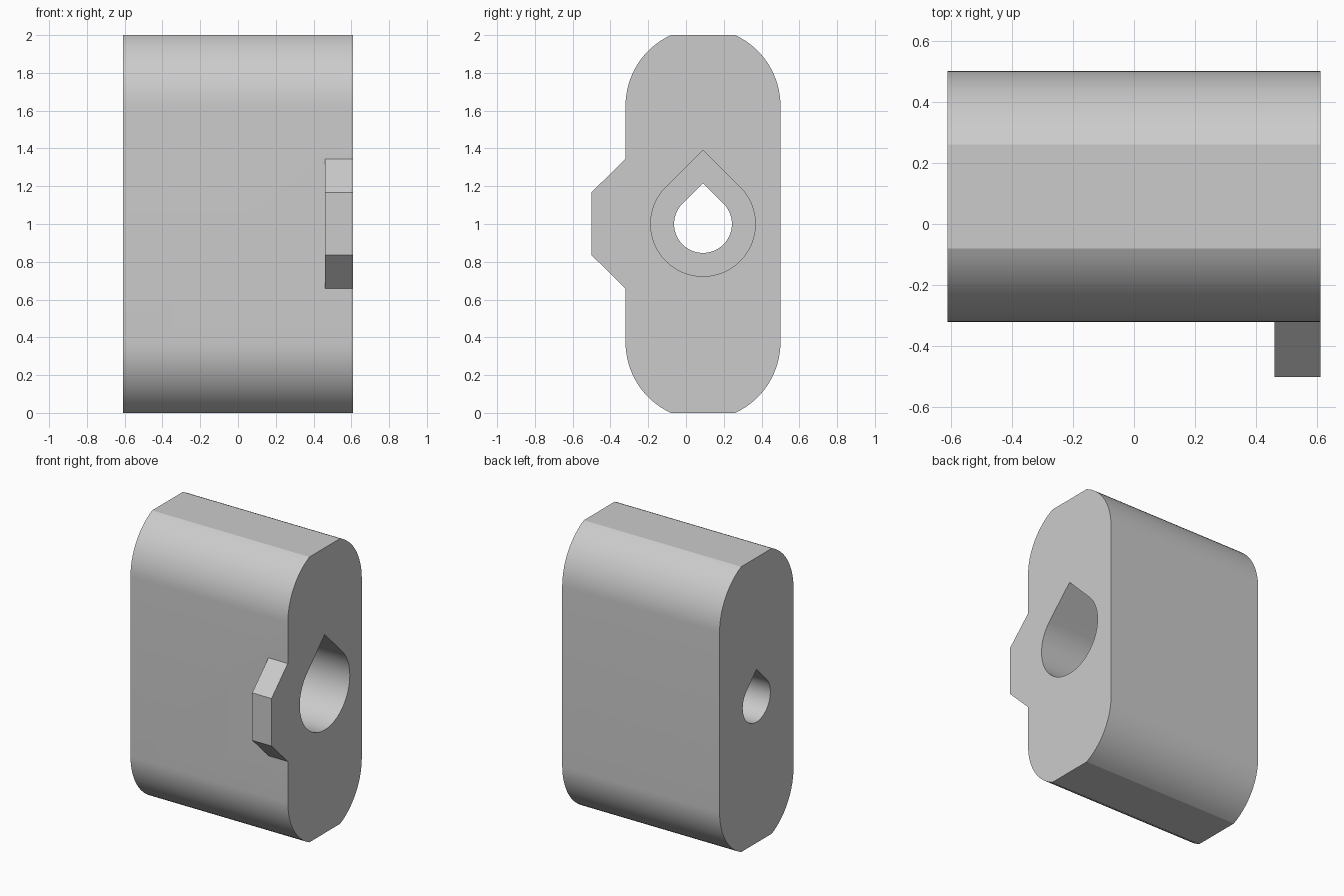
import bpy, bmesh
from math import sin, cos, pi, sqrt, acos, radians

cube = bpy.data.objects.get("Cube")
if cube:
    bpy.data.objects.remove(cube, do_unlink=True)

grey = bpy.data.materials.new("plain grey")
grey.use_nodes = True
colour = (0.6, 0.6, 0.6, 1)
grey.diffuse_color = colour
grey.node_tree.nodes["Principled BSDF"].inputs["Base Color"].default_value = colour

HALF_X = 0.61
CY, CZ = 0.09, 1.0        # axis of the screw hole
STEP_X = -0.25            # floor of the wide bore


def arc(cy, cz, r, a0, a1, n):
    """Points on a circle in the side plane."""
    return [(cy + r * cos(a0 + (a1 - a0) * i / n),
             cz + r * sin(a0 + (a1 - a0) * i / n)) for i in range(n + 1)]


def prism(name, profile, x0, x1):
    """Extrude a side profile (y, z) from x0 to x1."""
    bm = bmesh.new()
    face = bm.faces.new([bm.verts.new((x0, y, z)) for y, z in profile])
    ext = bmesh.ops.extrude_face_region(bm, geom=[face])
    top = [v for v in ext["geom"] if isinstance(v, bmesh.types.BMVert)]
    bmesh.ops.translate(bm, verts=top, vec=(x1 - x0, 0, 0))
    bmesh.ops.recalc_face_normals(bm, faces=bm.faces)
    mesh = bpy.data.meshes.new(name)
    bm.to_mesh(mesh)
    bm.free()
    mesh.materials.append(grey)
    ob = bpy.data.objects.new(name, mesh)
    bpy.context.collection.objects.link(ob)
    return ob


def teardrop(r):
    """Round hole with a 45 degree peaked roof."""
    return arc(CY, CZ, r, 3 * pi / 4, 9 * pi / 4, 48) + [(CY, CZ + r * sqrt(2))]


# Body: long slot shape with its round ends cut flat
R = 0.41
FLAT = 0.17
cut = acos(FLAT / R)
rise = sqrt(R * R - FLAT * FLAT)
upper, lower = 2 - rise, rise
outline = (arc(CY, upper, R, 0, cut, 16) + arc(CY, upper, R, pi - cut, pi, 16)
           + arc(CY, lower, R, pi, pi + cut, 16)
           + arc(CY, lower, R, 2 * pi - cut, 2 * pi, 16))
body = prism("block_body", outline, -HALF_X, HALF_X)

# Key tab with chamfered ends, rooted inside the body
tab = prism("key_tab", [(-0.25, 1.345), (-0.32, 1.345), (-0.5, 1.168),
                        (-0.5, 0.835), (-0.32, 0.658), (-0.25, 0.658)],
            0.46, HALF_X)

# Stepped teardrop hole
through = prism("through_hole_cutter", teardrop(0.153), -1, 1)
bore = prism("wide_bore_cutter", teardrop(0.277), STEP_X, 1)

bpy.context.view_layer.objects.active = body
for helper, operation in ((tab, 'UNION'), (through, 'DIFFERENCE'), (bore, 'DIFFERENCE')):
    mod = body.modifiers.new(helper.name, 'BOOLEAN')
    mod.object = helper
    mod.operation = operation
    mod.solver = 'EXACT'
    bpy.ops.object.modifier_apply(modifier=mod.name)
    bpy.data.objects.remove(helper, do_unlink=True)

# Smooth curves, sharp corners
bpy.ops.object.select_all(action='DESELECT')
body.select_set(True)
bpy.ops.object.shade_smooth_by_angle(angle=radians(20))
